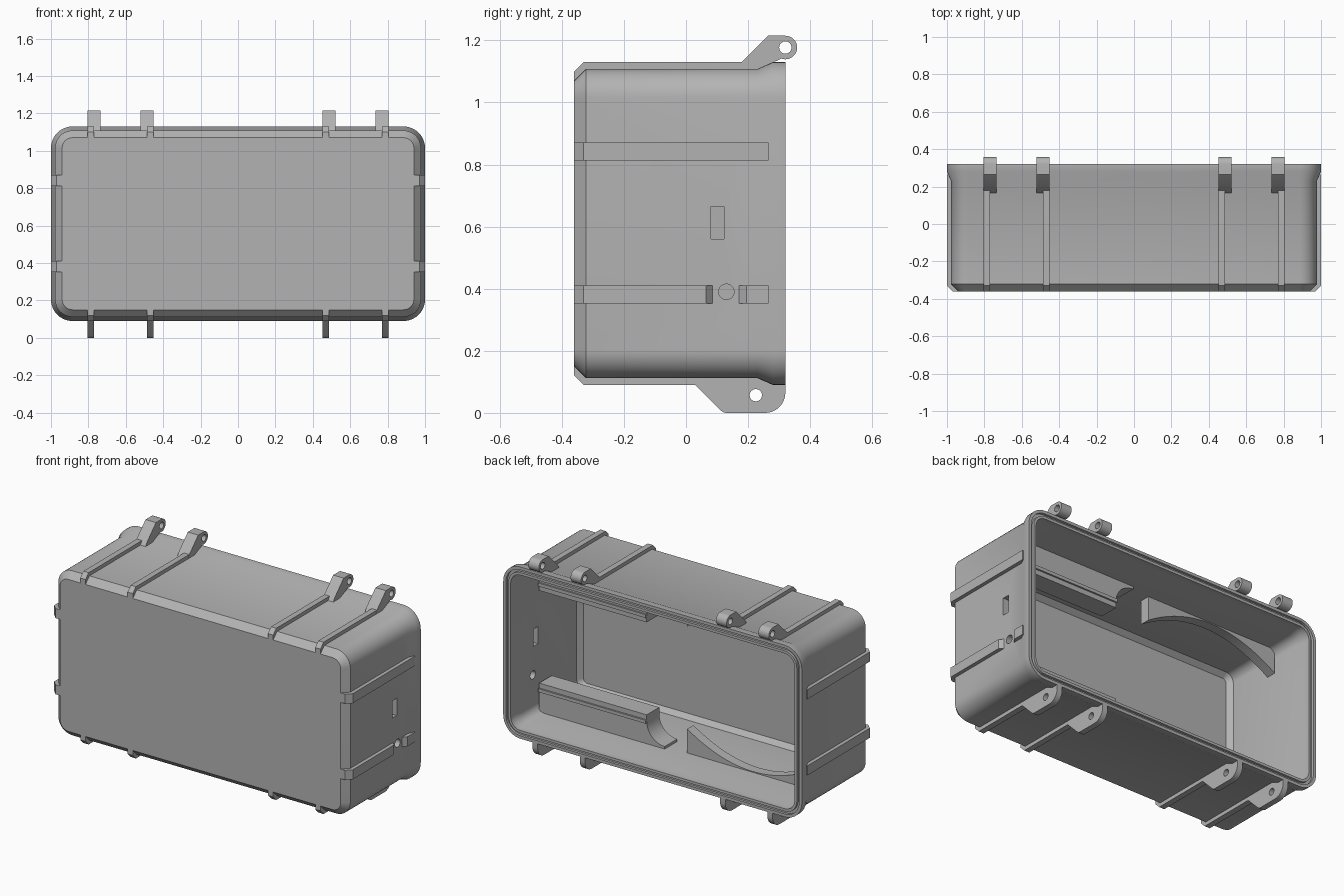
import bpy, bmesh
from math import sin, cos, pi, radians

if "Cube" in bpy.data.objects:
    bpy.data.objects.remove(bpy.data.objects["Cube"])

MID = 0.61  # height of the case centre

grey = bpy.data.materials.new("plain grey")
grey.use_nodes = True
COLOUR = (0.45, 0.45, 0.45, 1)
grey.diffuse_color = COLOUR
grey.node_tree.nodes["Principled BSDF"].inputs["Base Color"].default_value = COLOUR


def finish(name, bm):
    bmesh.ops.recalc_face_normals(bm, faces=bm.faces)
    mesh = bpy.data.meshes.new(name)
    bm.to_mesh(mesh)
    bm.free()
    mesh.materials.append(grey)
    obj = bpy.data.objects.new(name, mesh)
    bpy.context.collection.objects.link(obj)
    return obj


def arc(cx, cy, r, start, end, n=12):
    angles = [radians(start + (end - start) * i / n) for i in range(n + 1)]
    return [(cx + r * cos(a), cy + r * sin(a)) for a in angles]


def loft(name, rings):
    """Skin a list of equal point loops and cap both ends."""
    bm = bmesh.new()
    loops = [[bm.verts.new(p) for p in ring] for ring in rings]
    for a, b in zip(loops, loops[1:]):
        for i in range(len(a)):
            j = (i + 1) % len(a)
            bm.faces.new((a[i], a[j], b[j], b[i]))
    bm.faces.new(loops[0])
    bm.faces.new(loops[-1])
    return finish(name, bm)


def prism(name, pts, axis, lo, hi):
    """Extrude a flat outline along one axis."""
    place = {"x": lambda p, t: (t, p[0], p[1]),
             "y": lambda p, t: (p[0], t, p[1]),
             "z": lambda p, t: (p[0], p[1], t)}[axis]
    return loft(name, [[place(p, t) for p in pts] for t in (lo, hi)])


def cut(obj, cutter):
    cutter.hide_render = True
    mod = obj.modifiers.new("cut", "BOOLEAN")
    mod.operation = "DIFFERENCE"
    mod.solver = "EXACT"
    mod.object = cutter
    bpy.context.view_layer.objects.active = obj
    bpy.ops.object.modifier_apply(modifier=mod.name)
    bpy.data.objects.remove(cutter)


def smooth(obj):
    bpy.ops.object.select_all(action="DESELECT")
    obj.select_set(True)
    bpy.context.view_layer.objects.active = obj
    bpy.ops.object.shade_smooth_by_angle(angle=radians(25))


def rounded_ring(inset, y):
    hx, hz, r = 1 - inset, 0.52 - inset, 0.115 - inset
    ring = []
    for sx, sz, start in ((1, 1, 0), (-1, 1, 90), (-1, -1, 180), (1, -1, 270)):
        ring += arc(sx * (hx - r), MID + sz * (hz - r), r, start, start + 90, 10)
    return [(x, y, z) for x, z in ring]


# Case shell: outside, grooved rim, then inside
profile = [(0.06, -0.36), (0.022, -0.322), (0.022, 0.23), (0, 0.28), (0, 0.32),
           (0.018, 0.32), (0.018, 0.305), (0.034, 0.305), (0.034, 0.32),
           (0.05, 0.32), (0.05, 0.28), (0.065, 0.23), (0.065, -0.29), (0.09, -0.32)]
shell = loft("case_shell", [rounded_ring(d, y) for d, y in profile])

# Slot and round port through the left wall
cut(shell, prism("slot_cutter", [(0.08, 0.56), (0.122, 0.56), (0.122, 0.665), (0.08, 0.665)],
                 "x", 0.85, 1.1))
cut(shell, prism("port_cutter", arc(0.13, 0.39, 0.025, 0, 345, 23), "x", 0.85, 1.1))
smooth(shell)

# Ribs, lid lugs and bottom lugs
top_rib = [(-0.36, 1.07), (-0.36, 1.1), (-0.33, 1.13), (0.29, 1.13), (0.29, 1.09), (-0.32, 1.09)]
bottom_rib = [(y, 2 * MID - z) for y, z in top_rib]
top_lug = ([(0.16, 1.1), (0.18, 1.13), (0.265, 1.215)]
           + arc(0.32, 1.177, 0.038, 90, -110, 20) + [(0.283, 1.13), (0.283, 1.1)])
bottom_lug = ([(0.03, 0.12), (0.03, 0.09), (0.105, 0.014)] + arc(0.132, 0.03, 0.03, 230, 270, 4)
              + arc(0.255, 0.065, 0.065, 270, 360, 10) + [(0.32, 0.09), (0.28, 0.12)])

for side, sx in (("left", 1), ("right", -1)):
    for place, x, lug_x in (("outer", 0.787, 0.77), ("inner", 0.47, 0.487)):
        tag = f"{side}_{place}"
        rx, lx = sx * x, sx * lug_x
        prism(f"top_rib_{tag}", top_rib, "x", rx - 0.0175, rx + 0.0175)
        prism(f"bottom_rib_{tag}", bottom_rib, "x", rx - 0.0175, rx + 0.0175)
        lug = prism(f"top_lug_{tag}", top_lug, "x", lx - 0.035, lx + 0.035)
        cut(lug, prism("pin_cutter", arc(0.32, 1.177, 0.02, 0, 337.5, 15),
                       "x", lx - 0.1, lx + 0.1))
        smooth(lug)
        foot = prism(f"bottom_lug_{tag}", bottom_lug, "x", rx - 0.0175, rx + 0.0175)
        cut(foot, prism("pin_cutter", arc(0.225, 0.057, 0.02, 0, 337.5, 15),
                        "x", rx - 0.1, rx + 0.1))
        smooth(foot)


# Side ribs; the lower left one is broken around the port
def side_rib(name, sx, low, pts):
    prism(name, [(sx * x, y) for x, y in pts], "z", low, low + 0.058)


front_end = [(0.95, -0.325), (0.94, -0.36), (0.97, -0.36), (1, -0.33)]
full = front_end + [(1, 0.265), (0.95, 0.265)]
side_rib("right_upper_rib", -1, 0.813, full)
side_rib("right_lower_rib", -1, 0.352, full)
side_rib("left_upper_rib", 1, 0.813, full)
side_rib("left_lower_rib_front", 1, 0.352, front_end + [(1, 0.065), (0.978, 0.085), (0.95, 0.085)])
side_rib("left_lower_rib_back", 1, 0.352, [(0.95, 0.17), (0.978, 0.17), (1, 0.195),
                                           (1, 0.265), (0.95, 0.265)])

# Inner mounts on ceiling and floor: a block with a hollow end and an arched plate
block = [(0.92, 0), (0.92, 0.2), (0.2, 0.2)] + arc(0.08, 0.16, 0.12, 0, -90, 8) + [(0.08, 0)]
HALF, SAG = 0.44, 0.14
arch_curve = [(-0.49 + HALF * t / 10, 0.03 + SAG * (t / 10) ** 2) for t in range(10, -11, -1)]
arch = [(-0.05, 0)] + arch_curve + [(-0.93, 0)]
for name, base, sz in (("ceiling", 1.09, -1), ("floor", 0.13, 1)):
    mounts = ((f"{name}_block", block, -0.03, 0.09), (f"{name}_arch", arch, 0.0, 0.06))
    for part, outline, lo, hi in mounts:
        smooth(prism(part, [(x, base + sz * h) for x, h in outline], "y", lo, hi))
    # Thin lip along the block face
    z = base + sz * 0.15
    prism(f"{name}_block_lip", [(0.2, z), (0.92, z), (0.92, z + sz * 0.02), (0.2, z + sz * 0.02)],
          "y", 0.085, 0.1)
